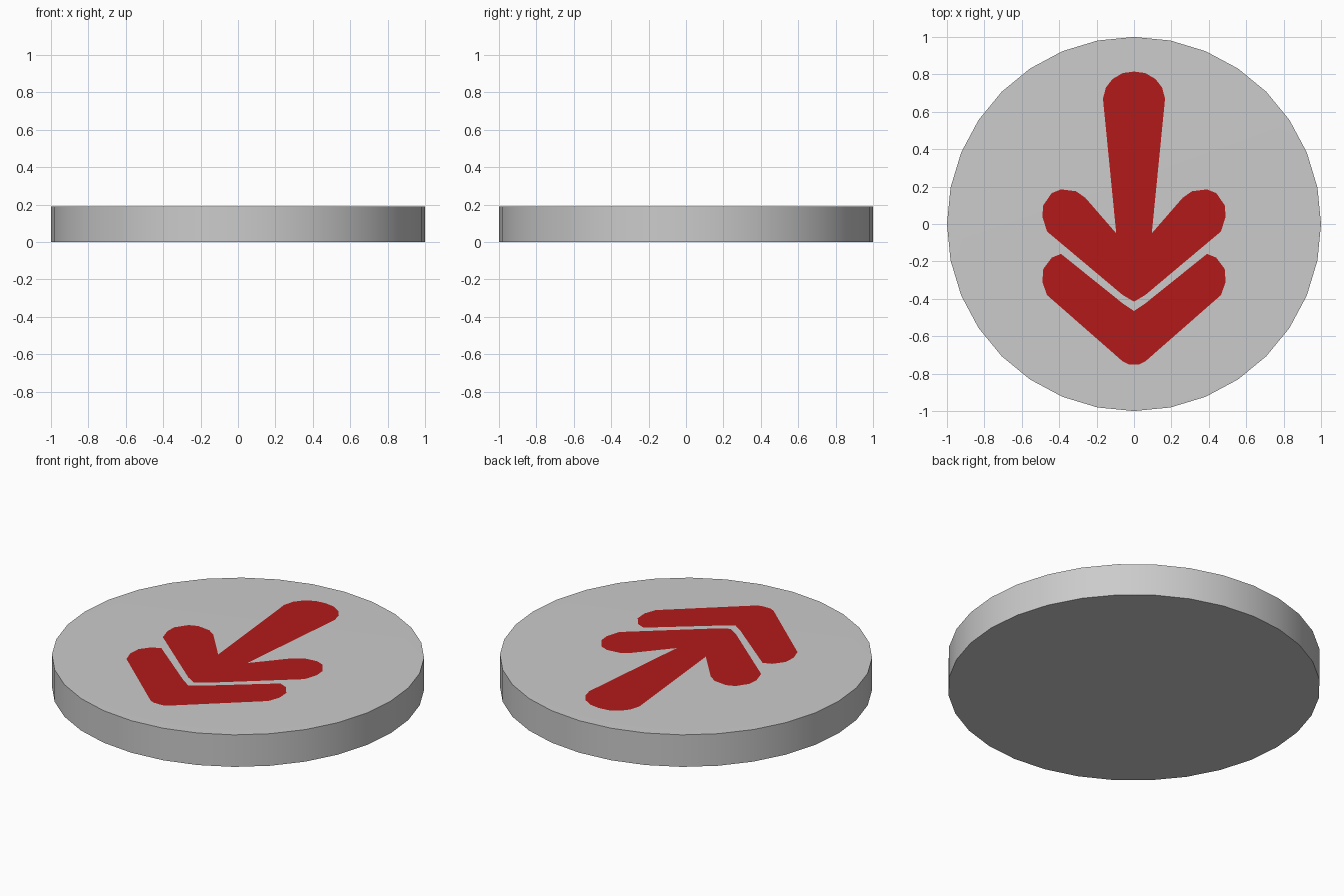
import bpy, bmesh
from math import radians

if "Cube" in bpy.data.objects:
    bpy.data.objects.remove(bpy.data.objects["Cube"])

HEIGHT = 0.19

red = bpy.data.materials.new("red")
red.diffuse_color = (0.45, 0.01, 0.01, 1)
red.use_nodes = True
red.node_tree.nodes["Principled BSDF"].inputs["Base Color"].default_value = red.diffuse_color


def add_object(name, bm):
    mesh = bpy.data.meshes.new(name)
    bm.to_mesh(mesh)
    bm.free()
    obj = bpy.data.objects.new(name, mesh)
    bpy.context.collection.objects.link(obj)
    return obj


def symbol(name, half, z):
    """Flat symmetric shape from its right half, listed top centre to bottom centre."""
    outline = half + [(-x, y) for x, y in reversed(half[1:-1])]
    bm = bmesh.new()
    face = bm.faces.new([bm.verts.new((x, y, z)) for x, y in outline])
    face.normal_update()
    if face.normal.z < 0:
        face.normal_flip()
    bmesh.ops.triangulate(bm, faces=bm.faces[:])
    obj = add_object(name, bm)
    obj.data.materials.append(red)
    return obj


# Round base
bpy.ops.mesh.primitive_cylinder_add(vertices=32, radius=1, depth=HEIGHT,
                                    location=(0, 0, HEIGHT / 2))
base = bpy.context.object
base.name = "disc_base"

# Barely raised centre of the top face
bm = bmesh.new()
bm.from_mesh(base.data)
top = max(bm.faces, key=lambda f: f.calc_center_median().z)
bmesh.ops.inset_individual(bm, faces=[top], thickness=0.07)
bmesh.ops.translate(bm, verts=top.verts[:], vec=(0, 0, 0.001))
bm.to_mesh(base.data)
bm.free()
bpy.ops.object.shade_smooth_by_angle(angle=radians(30))

# Arrow with a tapered shaft and rounded arms
symbol("arrow", [
    (0, 0.815), (0.06, 0.807), (0.115, 0.775), (0.15, 0.73), (0.166, 0.67),
    (0.095, -0.05), (0.26, 0.14), (0.31, 0.175), (0.39, 0.185), (0.44, 0.165),
    (0.485, 0.10), (0.49, 0.04), (0.465, -0.04), (0.06, -0.38), (0, -0.415)],
    HEIGHT + 0.004)

# Chevron under the arrow head
symbol("chevron", [
    (0, -0.465), (0.06, -0.425), (0.39, -0.16), (0.44, -0.18), (0.485, -0.24),
    (0.49, -0.31), (0.465, -0.38), (0.06, -0.735), (0.03, -0.75), (0, -0.75)],
    HEIGHT + 0.004)
